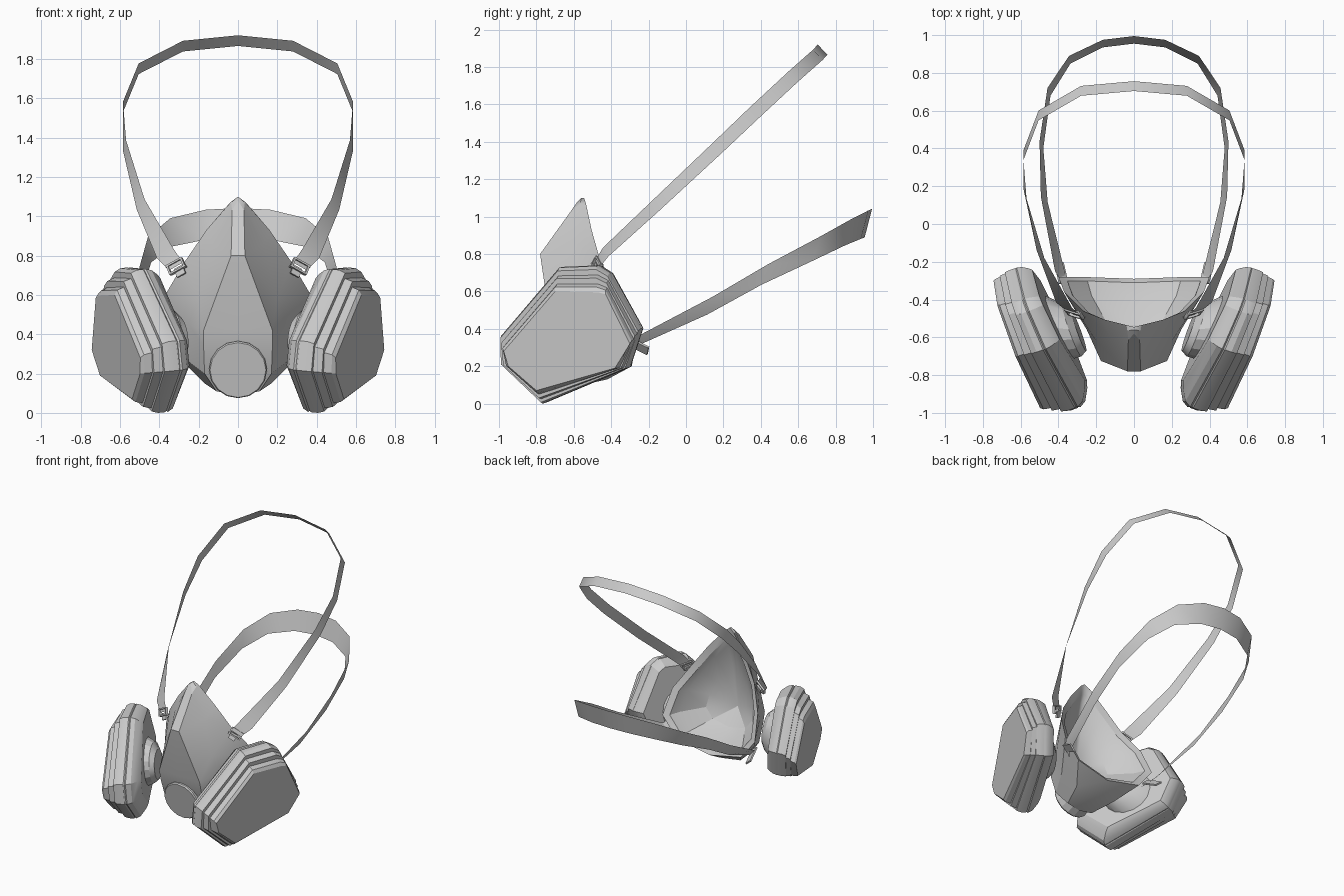
import bpy, bmesh, math
from mathutils import Vector, Matrix

cube = bpy.data.objects.get("Cube")
if cube:
    bpy.data.objects.remove(cube, do_unlink=True)

grey = bpy.data.materials.new("neutral_grey")
grey.use_nodes = True
grey.diffuse_color = (0.6, 0.6, 0.6, 1)
grey.node_tree.nodes["Principled BSDF"].inputs["Base Color"].default_value = (0.6, 0.6, 0.6, 1)


def finish(name, bm, mirror=True, angle=22):
    """Turn a bmesh into a shaded object, mirrored across x = 0."""
    bmesh.ops.remove_doubles(bm, verts=bm.verts, dist=0.0005)
    bmesh.ops.recalc_face_normals(bm, faces=bm.faces)
    me = bpy.data.meshes.new(name)
    bm.to_mesh(me)
    bm.free()
    me.materials.append(grey)
    me.shade_smooth()
    me.set_sharp_from_angle(angle=math.radians(angle))
    ob = bpy.data.objects.new(name, me)
    bpy.context.scene.collection.objects.link(ob)
    if mirror:
        ob.modifiers.new("mirror", 'MIRROR').merge_threshold = 0.001


def loft(rings, closed=False, caps=False):
    """Skin a list of equally long point rings."""
    bm = bmesh.new()
    rows = [[bm.verts.new(p) for p in ring] for ring in rings]
    count = len(rows[0])
    for a, b in zip(rows, rows[1:]):
        for i in range(count if closed else count - 1):
            j = (i + 1) % count
            bm.faces.new((a[i], a[j], b[j], b[i]))
    if caps:
        bm.faces.new(rows[0])
        bm.faces.new(rows[-1])
    return bm


def disc_rings(axis, sides, profile):
    """Rings of a turned part: profile holds (centre, radius)."""
    turn = Vector((0, 0, 1)).rotation_difference(Vector(axis).normalized())
    steps = [2 * math.pi * i / sides for i in range(sides)]
    return [[Vector(c) + turn @ Vector((r * math.cos(t), r * math.sin(t), 0)) for t in steps]
            for c, r in profile]


def box(name, centre, size, across, along):
    """Small plate oriented by two directions."""
    x = Vector(across).normalized()
    z = x.cross(Vector(along)).normalized()
    y = z.cross(x)
    rot = Matrix((x, y, z)).transposed().to_4x4()
    bm = bmesh.new()
    bmesh.ops.create_cube(bm, size=1, matrix=Matrix.Translation(centre) @ rot
                          @ Matrix.Diagonal((*size, 1)))
    finish(name, bm)


# Face piece: faceted nose shell, rim and hollow bowl (one half, mirrored)
front = [(0, -.58, 1.08), (.03, -.615, 1.03), (.035, -.78, .80), (.175, -.725, .42),
         (.175, -.705, .34), (.17, -.66, .20), (.11, -.60, .11), (0, -.60, .09)]
middle = [(0, -.56, 1.10), (.035, -.565, 1.07), (.13, -.59, .86), (.20, -.62, .58),
          (.25, -.56, .45), (.25, -.50, .26), (.17, -.43, .15), (0, -.42, .13)]
rim = [(0, -.545, 1.10), (.04, -.535, 1.07), (.16, -.505, .93), (.27, -.46, .77),
       (.37, -.36, .60), (.40, -.28, .41), (.28, -.28, .26), (0, -.29, .20)]
ridge = [(0, y, z) for x, y, z in front]
heart = Vector((0, -.64, .45))
bowl = []
for inward, deep in ((.12, .06), (.2, .28), (.5, .7), (1, 1)):
    ring = [Vector(p).lerp(heart, inward) for p in rim]
    for q, p in zip(ring, rim):
        q.y = p[1] + (heart.y - p[1]) * deep
    bowl.append(ring)
finish("face_piece", loft([ridge, front, middle, rim] + bowl))

# Exhale valve on the chin
valve_axis = Vector((0, -1, -.2)).normalized()
valve_face = Vector((0, -.705, .218))
finish("exhale_valve", loft(disc_rings(valve_axis, 16, [
    (valve_face - valve_axis * .14, .13), (valve_face - valve_axis * .01, .148),
    (valve_face, .142)]), True, True), mirror=False)

# Filter cartridges: small face, full casing and rounded back along a tilted axis
face = [(-.345, -.06), (-.07, .26), (.16, .255), (.20, .245),
        (.33, -.02), (.25, -.15), (-.17, -.27), (-.32, -.14)]
full = [(-.405, .01), (-.09, .375), (.115, .385), (.18, .345),
        (.35, .05), (.28, -.16), (-.18, -.352), (-.405, -.14)]
rear = [(-.31, .0), (-.07, .33), (.12, .35), (.17, .32),
        (.32, .04), (.26, -.14), (-.13, -.28), (-.31, -.12)]
slope_y, slope_z = .36, .10
axis = Vector((1, -slope_y, -slope_z)).normalized()
face_centre = Vector((.627, -.63, .34))


def casing(depth, start, end, grow):
    """One casing ring, deeper towards the front, between two outlines."""
    ring = []
    for a, b in zip(start, end):
        y, z = Vector(a).lerp(Vector(b), grow)
        tilt = Vector((slope_y * y + slope_z * z, y, z))
        ring.append(face_centre + tilt - axis * depth * (1 - .4 * y))
    return ring


rings = [casing(d, face, full, g) for d, g in (
    (0, 0), (.015, .2), (.05, .3), (.05, .55), (.09, .65), (.09, .88),
    (.12, 1), (.155, 1), (.162, .93), (.17, 1))]
rings += [casing(d, full, rear, g) for d, g in ((.20, .2), (.235, .8), (.25, 1.2))]
finish("filter_cartridge", loft(rings, True, True))

# Necks joining the cartridges to the cheeks
finish("cartridge_neck", loft(disc_rings(axis, 16, [
    ((.29, -.57, .38), .11), ((.33, -.56, .38), .15),
    (face_centre - axis * .235, .18)]), True, True))


# Head straps: ribbons given by centre points and half-width offsets
def strap(name, path):
    rows = [[Vector(p) - Vector(o), Vector(p) + Vector(o)] for p, o in path]
    finish(name, loft(rows), angle=60)


flat = (0, .026, -.027)
strap("upper_strap", [
    ((0, .73, 1.893), flat), ((.28, .705, 1.865), flat), ((.505, .575, 1.75), flat),
    ((.585, .365, 1.555), flat), ((.577, .16, 1.36), (.008, .025, -.026)),
    ((.495, -.16, 1.06), (.02, .02, -.026)), ((.37, -.43, .81), (.042, .014, -.024)),
    ((.315, -.475, .745), (.035, .01, -.02))])
strap("lower_strap", [
    ((0, .975, .965), (0, .02, .077)), ((.165, .955, .957), (0, .02, .076)),
    ((.34, .87, .918), (.004, .02, .072)), ((.45, .70, .83), (.008, .02, .065)),
    ((.49, .42, .69), (.01, .018, .055)), ((.475, .13, .525), (.018, .015, .048)),
    ((.39, -.26, .335), (.028, .01, .03)), ((.36, -.31, .31), (.028, .01, .03))])

# Strap buckles and anchor tabs
down = Vector((-.5, -.5, -.7))
wide = Vector((.8, .25, -.45))
buckle = Vector((.315, -.475, .745))
for side in (-1, 1):
    box("buckle_side", buckle + wide.normalized() * .042 * side, (.01, .055, .02), wide, down)
    box("buckle_bar", buckle + down.normalized() * .025 * side, (.09, .01, .02), wide, down)
box("upper_anchor", (.295, -.485, .72), (.05, .05, .012), wide, down)
box("lower_anchor", (.385, -.26, .31), (.06, .13, .012), (.6, .1, .5), (.35, .9, -.3))
